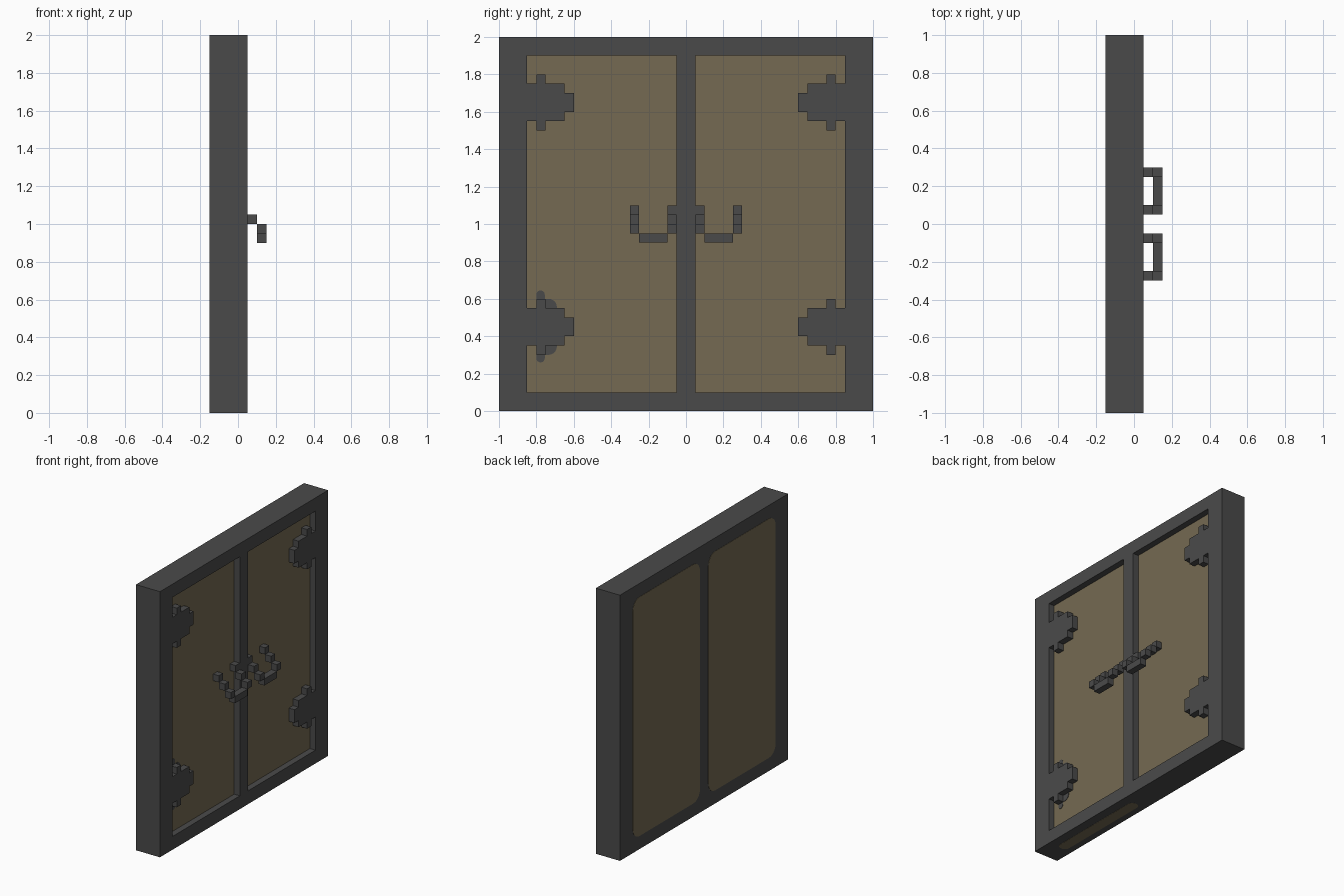
import bpy, bmesh, math

cube = bpy.data.objects.get("Cube")
if cube:
    bpy.data.objects.remove(cube, do_unlink=True)


def material(name, srgb):
    col = [(c / 255 / 12.92) if c / 255 <= 0.04045 else ((c / 255 + 0.055) / 1.055) ** 2.4 for c in srgb] + [1]
    m = bpy.data.materials.new(name)
    m.use_nodes = True
    m.diffuse_color = col
    bsdf = m.node_tree.nodes["Principled BSDF"]
    bsdf.inputs["Base Color"].default_value = col
    bsdf.inputs["Roughness"].default_value = 0.8
    return m


IRON = material("dark iron", (74, 74, 74))
WOOD = material("brown wood", (117, 106, 82))
U = 0.05  # block size


def finish(name, bm, mat):
    bmesh.ops.recalc_face_normals(bm, faces=bm.faces)
    me = bpy.data.meshes.new(name)
    bm.to_mesh(me)
    bm.free()
    me.materials.append(mat)
    ob = bpy.data.objects.new(name, me)
    bpy.context.collection.objects.link(ob)
    return ob


def add_box(bm, lo, hi):
    verts = bmesh.ops.create_cube(bm, size=1)["verts"]
    for v in verts:
        v.co = [(a + b) / 2 + c * (b - a) for a, b, c in zip(lo, hi, v.co)]


def boxes(name, mat, spans):
    bm = bmesh.new()
    for lo, hi in spans:
        add_box(bm, lo, hi)
    return finish(name, bm, mat)


def prism(name, mat, outline, a, b, axis="x"):
    """Extrude a flat outline from a to b; (y, z) points along x, or (x, y) points along z."""
    bm = bmesh.new()
    place = (lambda p, h: (h, *p)) if axis == "x" else (lambda p, h: (*p, h))
    face = bm.faces.new([bm.verts.new(place(p, a)) for p in outline])
    ext = bmesh.ops.extrude_face_region(bm, geom=[face])["geom"]
    shift = (b - a, 0, 0) if axis == "x" else (0, 0, b - a)
    bmesh.ops.translate(bm, vec=shift, verts=[e for e in ext if isinstance(e, bmesh.types.BMVert)])
    return finish(name, bm, mat)


def rounded(u0, u1, v0, v1, r, n=5):
    corners = [(u1 - r, v1 - r), (u0 + r, v1 - r), (u0 + r, v0 + r), (u1 - r, v0 + r)]
    return [(cu + r * math.cos((q + i / n) * math.pi / 2), cv + r * math.sin((q + i / n) * math.pi / 2))
            for q, (cu, cv) in enumerate(corners) for i in range(n + 1)]


# Frame: one slab with two shallow openings cut in the +x face
frame = boxes("door_frame", IRON, [((-0.15, -1, 0), (0.05, 1, 2))])
cutter = boxes("opening_cutter", IRON, [((0, s * 0.45 - 0.4, 0.1), (0.2, s * 0.45 + 0.4, 1.9)) for s in (-1, 1)])
cutter.hide_render = True
mod = frame.modifiers.new("openings", "BOOLEAN")
mod.operation, mod.solver, mod.object = "DIFFERENCE", "EXACT", cutter
cut_mesh = bpy.data.meshes.new_from_object(frame.evaluated_get(bpy.context.evaluated_depsgraph_get()))
frame.modifiers.clear()
frame.data = cut_mesh
bpy.data.objects.remove(cutter, do_unlink=True)

# Half outline of a hinge: (distance from the door centre, height above the hinge axis)
HINGE = [(0.85, 0.1), (0.8, 0.1), (0.8, 0.15), (0.75, 0.15), (0.75, 0.1),
         (0.65, 0.1), (0.65, 0.05), (0.6, 0.05)]
HINGE += [(y, -z) for y, z in reversed(HINGE)]

for side, s in (("left", 1), ("right", -1)):
    y0, y1 = sorted((s * 0.05, s * 0.85))
    # Wood panels: recessed on one face, flush with round corners on the other
    boxes(f"{side}_front_panel", WOOD, [((-0.001, y0, 0.1), (0.003, y1, 1.9))])
    prism(f"{side}_back_panel", WOOD, rounded(y0, y1, 0.1, 1.9, 0.08), -0.152, -0.148)

    for level, zc in (("upper", 1.65), ("lower", 0.45)):
        prism(f"{side}_{level}_hinge", IRON, [(s * y, zc + z) for y, z in HINGE], 0, 0.05)

    # Handle: two stepped arms of blocks and a cross bar
    spans = []
    for d in (0.05, 0.25):
        ya, yb = sorted((s * d, s * (d + U)))
        for k in range(3):
            top = 1.1 - k * U
            spans.append(((k * U, ya, top - U), ((k + 1) * U, yb, top)))
    ya, yb = sorted((s * 0.1, s * 0.25))
    spans.append(((0.1, ya, 0.9), (0.15, yb, 0.95)))
    boxes(f"{side}_handle", IRON, spans)

# Dark stain on the wood around one lower hinge
prism("hinge_stain_tall", IRON, rounded(-0.8, -0.755, 0.26, 0.645, 0.022), 0.001, 0.005)
prism("hinge_stain_wide", IRON, rounded(-0.79, -0.69, 0.3, 0.6, 0.045), 0.001, 0.006)

# Wood strip on the underside
prism("underside_strip", WOOD, rounded(-0.1, -0.02, -0.85, -0.05, 0.038), -0.001, 0.002, "z")
